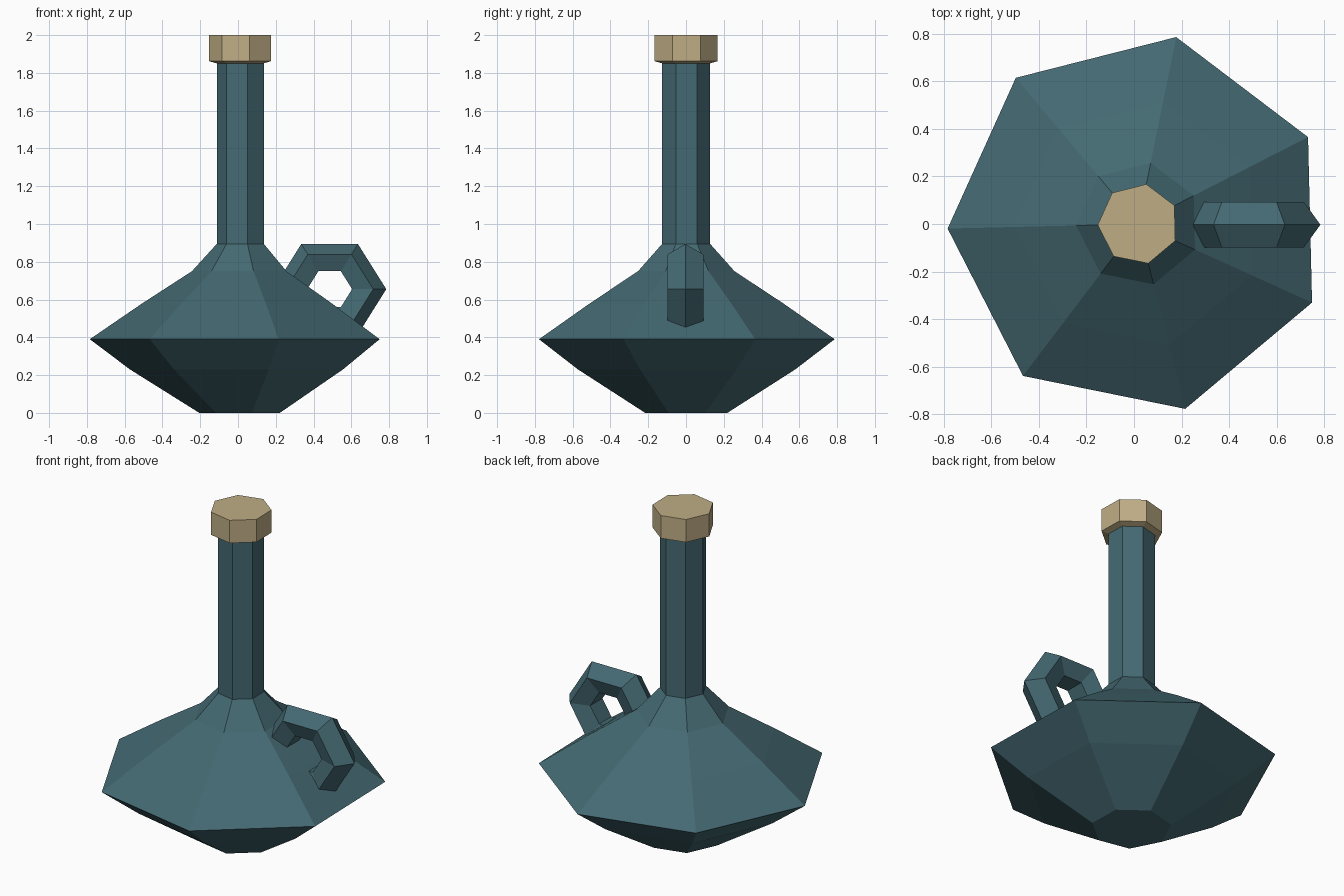
import bpy, bmesh
from math import cos, sin, pi, radians

if "Cube" in bpy.data.objects:
    bpy.data.objects.remove(bpy.data.objects["Cube"], do_unlink=True)

SIDES = 7
PHASE = radians(27.1)
AXIS_X = 0.018


def material(name, rgb):
    m = bpy.data.materials.new(name)
    m.use_nodes = True
    m.diffuse_color = (*rgb, 1)
    m.node_tree.nodes["Principled BSDF"].inputs["Base Color"].default_value = (*rgb, 1)
    return m


def finish(name, bm, mat):
    bmesh.ops.recalc_face_normals(bm, faces=bm.faces)
    mesh = bpy.data.meshes.new(name)
    bm.to_mesh(mesh)
    bm.free()
    mesh.materials.append(mat)
    obj = bpy.data.objects.new(name, mesh)
    bpy.context.collection.objects.link(obj)
    return obj


def bridge(bm, a, b):
    n = len(a)
    for i in range(n):
        j = (i + 1) % n
        bm.faces.new((a[i], a[j], b[j], b[i]))


def lathe(name, profile, mat):
    """Seven-sided turned solid from (radius, height) pairs."""
    bm = bmesh.new()
    angles = [PHASE + 2 * pi * i / SIDES for i in range(SIDES)]
    rings = [[bm.verts.new((AXIS_X + r * cos(a), r * sin(a), z)) for a in angles]
             for r, z in profile]
    for low, high in zip(rings, rings[1:]):
        bridge(bm, low, high)
    bm.faces.new(rings[0])
    bm.faces.new(rings[-1])
    return finish(name, bm, mat)


def ring_handle(name, centre, major, minor, squash, mat):
    """Six-segment upright ring with a five-sided section, ridge outward."""
    bm = bmesh.new()
    loops = []
    for i in range(6):
        a = i * pi / 3
        loop = []
        for k in range(5):
            t = 2 * pi * k / 5
            r = major + minor * cos(t)
            loop.append(bm.verts.new((centre[0] + r * cos(a),
                                      centre[1] + minor * sin(t),
                                      centre[2] + r * sin(a) * squash)))
        loops.append(loop)
    for i in range(6):
        bridge(bm, loops[i], loops[(i + 1) % 6])
    return finish(name, bm, mat)


teal = material("dark teal glass", (0.058, 0.142, 0.168))
tan = material("tan cork", (0.52, 0.42, 0.235))

# Flask: base, wide belly, shoulder and long neck
lathe("flask_body", [(0.223, 0), (0.59, 0.23), (0.803, 0.39), (0.525, 0.58),
                     (0.262, 0.75), (0.13, 0.895), (0.13, 1.855)], teal)

# Stopper with a chamfered underside
lathe("stopper", [(0.128, 1.85), (0.171, 1.862), (0.171, 2.0)], tan)

# Ring handle sunk into the shoulder
ring_handle("handle", (0.485, -0.003, 0.655), 0.2, 0.1, 0.92, teal)
